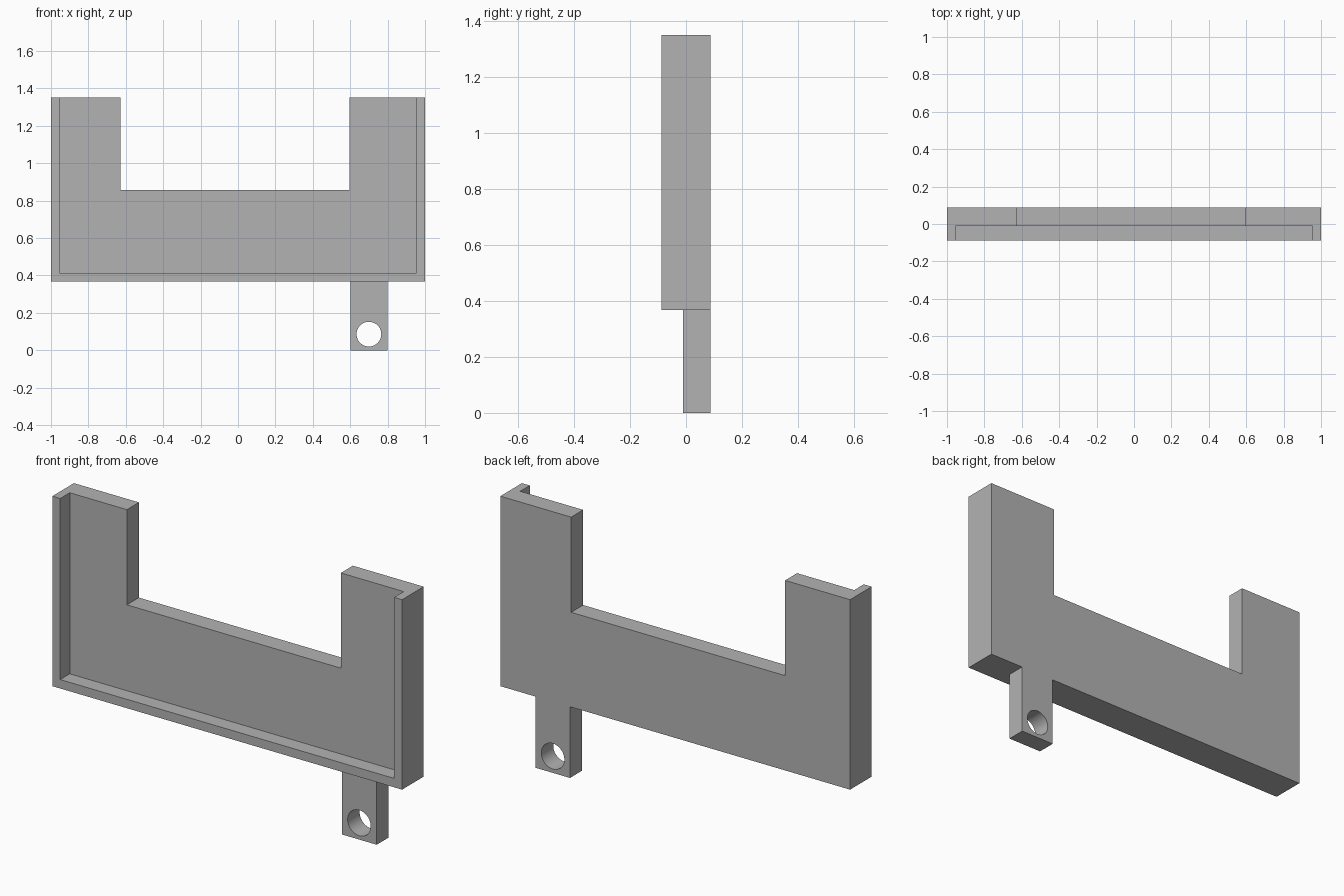
import bpy
import bmesh
import math

cube = bpy.data.objects.get("Cube")
if cube:
    bpy.data.objects.remove(cube, do_unlink=True)

# Main levels and depths
FRONT, STEP, BACK = -0.088, -0.01, 0.088
BASE, NOTCH, TOP = 0.368, 0.858, 1.35
INNER, LIP = 0.955, 0.414

grey = bpy.data.materials.new("plain_grey")
grey.use_nodes = True
grey.diffuse_color = (0.45, 0.45, 0.45, 1)
grey.node_tree.nodes["Principled BSDF"].inputs["Base Color"].default_value = grey.diffuse_color


def extrude_outline(name, points, y0, y1):
    """Prism from an outline in the x-z plane, running from y0 to y1."""
    bm = bmesh.new()
    face = bm.faces.new([bm.verts.new((x, y0, z)) for x, z in points])
    result = bmesh.ops.extrude_face_region(bm, geom=[face])
    moved = [v for v in result["geom"] if isinstance(v, bmesh.types.BMVert)]
    bmesh.ops.translate(bm, verts=moved, vec=(0, y1 - y0, 0))
    bmesh.ops.recalc_face_normals(bm, faces=bm.faces)
    mesh = bpy.data.meshes.new(name)
    bm.to_mesh(mesh)
    bm.free()
    mesh.materials.append(grey)
    obj = bpy.data.objects.new(name, mesh)
    bpy.context.collection.objects.link(obj)
    return obj


def combine(target, other, operation):
    """Apply a boolean and remove the helper object."""
    other.hide_render = True
    mod = target.modifiers.new(operation.lower(), "BOOLEAN")
    mod.operation, mod.solver, mod.object = operation, "EXACT", other
    bpy.ops.object.select_all(action="DESELECT")
    target.select_set(True)
    bpy.context.view_layer.objects.active = target
    bpy.ops.object.modifier_apply(modifier=mod.name)
    bpy.data.objects.remove(other, do_unlink=True)


# Notched back plate with the hanging tab
bracket = extrude_outline("notched_bracket", [
    (-1, BASE), (0.602, BASE), (0.602, 0), (0.8, 0), (0.8, BASE), (1, BASE),
    (1, TOP), (0.595, TOP), (0.595, NOTCH), (-0.628, NOTCH), (-0.628, TOP), (-1, TOP),
], STEP, BACK)

# Raised rim along the sides and bottom
rim = extrude_outline("rim", [
    (-1, BASE), (1, BASE), (1, TOP), (INNER, TOP),
    (INNER, LIP), (-INNER, LIP), (-INNER, TOP), (-1, TOP),
], FRONT, STEP)
combine(bracket, rim, "UNION")

# Round hole through the tab
ring = [math.tau * i / 64 for i in range(64)]
hole = extrude_outline("hole_cutter", [
    (0.7 + 0.066 * math.cos(a), 0.086 + 0.066 * math.sin(a)) for a in ring
], -0.2, 0.2)
combine(bracket, hole, "DIFFERENCE")

# Merge coplanar faces and smooth the hole wall
bm = bmesh.new()
bm.from_mesh(bracket.data)
bmesh.ops.dissolve_limit(bm, angle_limit=math.radians(1), verts=bm.verts, edges=bm.edges)
bm.to_mesh(bracket.data)
bm.free()
bpy.ops.object.shade_smooth_by_angle(angle=math.radians(30))
